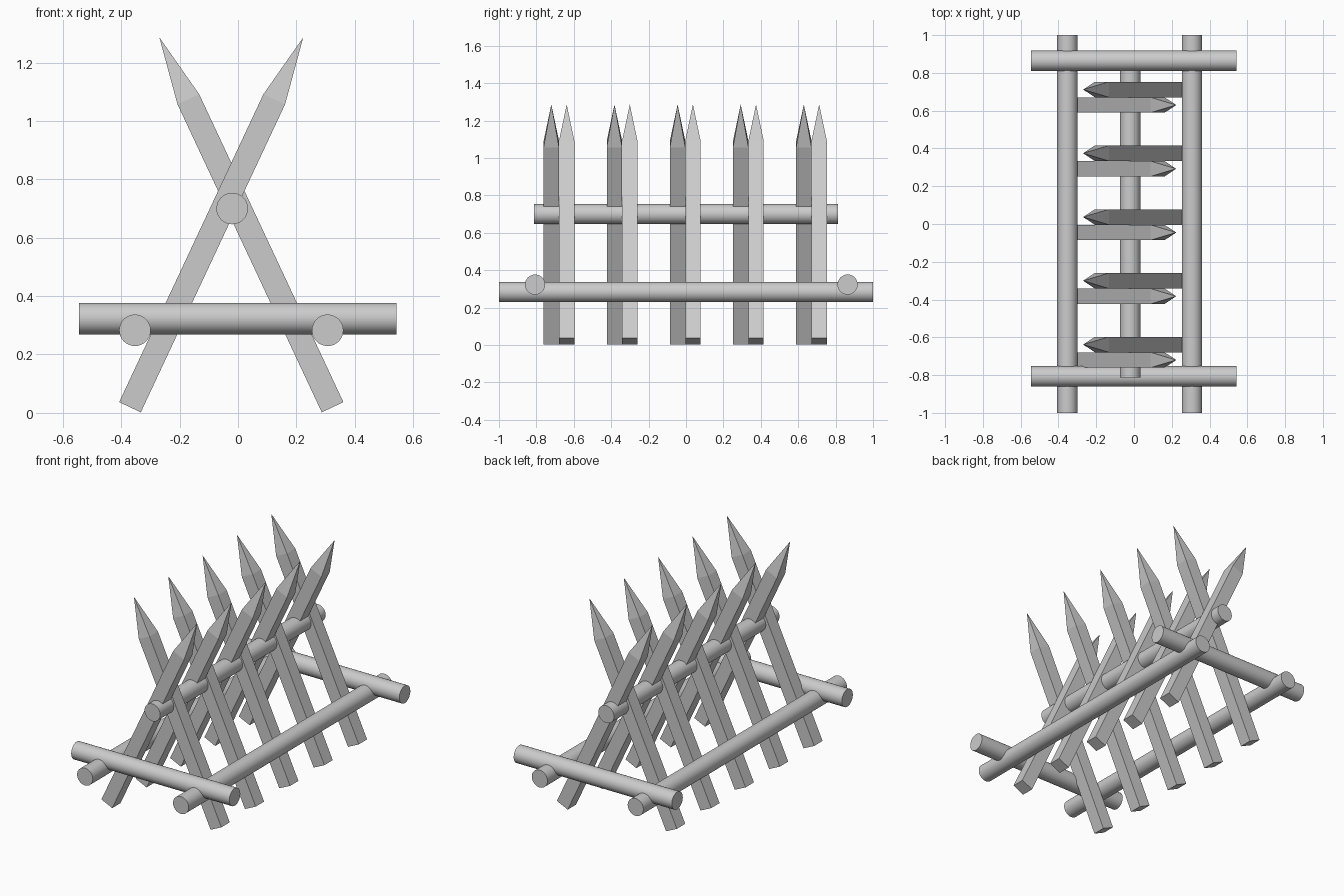
import bpy, bmesh, math
from mathutils import Vector, Matrix

cube = bpy.data.objects.get("Cube")
if cube:
    bpy.data.objects.remove(cube, do_unlink=True)

# Single grey colour
GREY = (0.6, 0.6, 0.6, 1.0)
grey = bpy.data.materials.new("plain grey")
grey.use_nodes = True
grey.diffuse_color = GREY
grey.node_tree.nodes["Principled BSDF"].inputs["Base Color"].default_value = GREY

LOG_RADIUS = 0.054
STAKE_WIDTH = 0.082
SHAFT, POINT = 1.165, 0.234
LEAN = math.radians(25.1)
MID_X = -0.023


def log(name, start, end):
    """Round pole running between two points."""
    a, b = Vector(start), Vector(end)
    bpy.ops.mesh.primitive_cylinder_add(vertices=32, radius=LOG_RADIUS,
                                        depth=(b - a).length, location=(a + b) / 2)
    ob = bpy.context.object
    ob.rotation_euler = (b - a).to_track_quat('Z', 'Y').to_euler()
    ob.name = name
    ob.data.materials.append(grey)
    bpy.ops.object.shade_smooth_by_angle(angle=math.radians(40))


def stake_mesh():
    """Square shaft standing on its origin, sharpened to a pyramid point."""
    bm = bmesh.new()
    bmesh.ops.create_cube(bm, size=1, matrix=Matrix.Translation((0, 0, SHAFT / 2))
                          @ Matrix.Diagonal((STAKE_WIDTH, STAKE_WIDTH, SHAFT, 1)))
    top = max(bm.faces, key=lambda f: f.calc_center_median().z)
    tip = bmesh.ops.poke(bm, faces=[top])["verts"][0]
    tip.co.z += POINT
    mesh = bpy.data.meshes.new("sharpened_stake")
    bm.to_mesh(mesh)
    bm.free()
    mesh.materials.append(grey)
    return mesh


# Five pairs of crossed stakes
mesh = stake_mesh()
foot_z = STAKE_WIDTH / 2 * math.sin(LEAN) + 0.002
for i in range(5):
    pair_y = -0.679 + 0.3375 * i
    for label, side in (("right", -1), ("left", 1)):
        ob = bpy.data.objects.new(f"{label}_foot_stake_{i + 1}", mesh)
        ob.location = (MID_X + side * 0.347, pair_y + side * STAKE_WIDTH / 2, foot_z)
        ob.rotation_euler.y = -side * LEAN
        bpy.context.collection.objects.link(ob)

# Ridge pole through the crossings
log("ridge_pole", (-0.02, -0.813, 0.70), (-0.02, 0.813, 0.70))

# Long side rails
for label, side in (("right", -1), ("left", 1)):
    x = MID_X + side * 0.33
    log(f"{label}_rail", (x, -1, 0.283), (x, 1, 0.283))

# Cross beams resting over the rails
for label, y in (("front", -0.807), ("back", 0.864)):
    log(f"{label}_cross_beam", (-0.545, y, 0.323), (0.543, y, 0.323))
